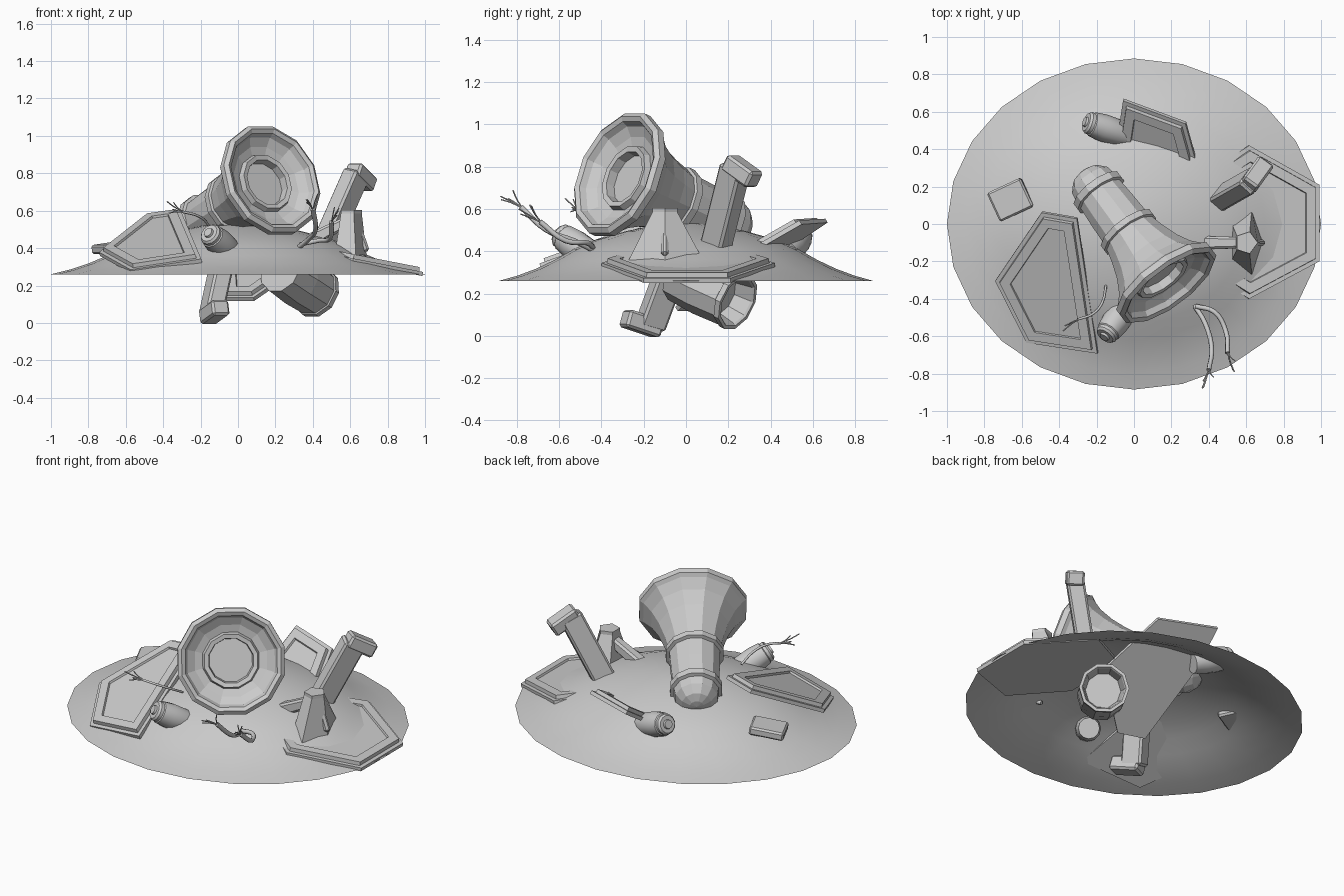
import bpy, bmesh, math, random
from mathutils import Vector, Matrix

if "Cube" in bpy.data.objects:
    bpy.data.objects.remove(bpy.data.objects["Cube"])

random.seed(4)


def finish(bm, name, smooth=None, bevel=0, recalc=True):
    if recalc:
        bmesh.ops.recalc_face_normals(bm, faces=bm.faces[:])
    me = bpy.data.meshes.new(name)
    bm.to_mesh(me)
    bm.free()
    ob = bpy.data.objects.new(name, me)
    bpy.context.collection.objects.link(ob)
    if bevel:
        m = ob.modifiers.new("Bevel", 'BEVEL')
        m.width, m.segments = bevel, 1
    if smooth:
        bpy.ops.object.select_all(action='DESELECT')
        ob.select_set(True)
        bpy.context.view_layer.objects.active = ob
        bpy.ops.object.shade_smooth_by_angle(angle=math.radians(smooth))
    return ob


def frame(origin, axis):
    q = Vector(axis).to_track_quat('Z', 'Y')
    return Matrix.Translation(origin) @ q.to_matrix().to_4x4()


def lathe(name, profile, origin, axis, sides=12, turn=0.0, smooth=None):
    """Revolve (radius, distance along axis) points; zero radius closes an end."""
    bm = bmesh.new()
    rings = []
    for r, s in profile:
        n = 1 if r == 0 else sides
        rings.append([bm.verts.new((r * math.cos(2 * math.pi * i / sides + turn),
                                    r * math.sin(2 * math.pi * i / sides + turn), s)) for i in range(n)])
    for a, b in zip(rings, rings[1:]):
        for i in range(sides):
            j = (i + 1) % sides
            f = [a[i % len(a)], a[j % len(a)], b[j % len(b)], b[i % len(b)]]
            bm.faces.new(list(dict.fromkeys(f)))
    bm.transform(frame(origin, axis))
    return finish(bm, name, smooth)


def plate(name, outline, t=0.022):
    """Flat stepped hull panel: outline, raised border, shallow recessed field."""
    pts = [Vector(p) for p in outline]
    c = sum(pts, Vector()) / len(pts)
    n = sum(((p - c).cross(q - c) for p, q in zip(pts, pts[1:] + pts[:1])), Vector()).normalized()
    if n.z < 0:
        n, pts = -n, pts[::-1]
    bm = bmesh.new()
    low = [bm.verts.new(p - n * ((p - c).dot(n) + 2 * t)) for p in pts]
    base = bm.faces.new(low)
    top = bmesh.ops.extrude_face_region(bm, geom=[base], use_keep_orig=True)['geom']
    face = next(g for g in top if isinstance(g, bmesh.types.BMFace))
    bmesh.ops.translate(bm, verts=face.verts, vec=n * t)
    for inset, rise in ((0.022, 0), (0.003, t), (0.05, 0), (0.003, -0.012)):
        bmesh.ops.inset_region(bm, faces=[face], thickness=inset, use_even_offset=True)
        if rise:
            bmesh.ops.translate(bm, verts=face.verts, vec=n * rise)
    return finish(bm, name)


def beam(name, a, b, w, d, up=(0, 0, 1), end=1.0):
    a, b = Vector(a), Vector(b)
    z = (b - a).normalized()
    x = Vector(up).cross(z).normalized()
    y = z.cross(x)
    bm = bmesh.new()
    bmesh.ops.create_cube(bm, size=1)
    for v in bm.verts:
        k = end if v.co.z > 0 else 1
        v.co = (a + b) / 2 + x * v.co.x * w * k + y * v.co.y * d * k + z * v.co.z * (b - a).length
    return finish(bm, name, bevel=0.012)


def wire(name, paths):
    """Paths are (radius, points) strands joined in one curve object."""
    cu = bpy.data.curves.new(name, 'CURVE')
    cu.dimensions = '3D'
    cu.bevel_depth, cu.bevel_resolution, cu.resolution_u = 0.013, 1, 4
    cu.use_fill_caps = True
    for rad, pts in paths:
        sp = cu.splines.new('BEZIER')
        sp.bezier_points.add(len(pts) - 1)
        for bp, p in zip(sp.bezier_points, pts):
            bp.co, bp.radius = p, rad
            bp.handle_left_type = bp.handle_right_type = 'AUTO'
    bpy.context.collection.objects.link(bpy.data.objects.new(name, cu))


# open-bottomed mound
mound = lathe("dirt_mound", [(1.0, .26), (.9, .285), (.8, .318), (.7, .36), (.6, .41), (.48, .455),
                             (.32, .495), (.16, .525), (0, .535)], (0, 0, 0), (0, 0, 1), 24, smooth=60)
mound.data.transform(Matrix.Diagonal((1, .885, 1, 1)))

# big exhaust bell with bands, domed tail and recessed mouth plate
lathe("exhaust_bell", [(0, -.095), (.125, -.095), (.13, -.05), (.155, -.045), (.165, -.075), (.21, -.06),
                       (.255, -.03), (.268, 0), (.29, .012), (.312, -.005), (.312, -.04), (.29, -.055),
                       (.245, -.11), (.205, -.19), (.175, -.28), (.155, -.36), (.168, -.365), (.168, -.40),
                       (.148, -.405), (.142, -.53), (.134, -.64), (.15, -.645), (.15, -.685), (.13, -.69),
                       (.122, -.74), (.085, -.785), (.04, -.805), (0, -.81)],
      (.185, -.33, .77), (.56, -.75, .345), 12, math.pi / 12)

# smaller hollow nozzle poking out underneath
lathe("lower_nozzle", [(0, -.1), (.1, -.1), (.118, -.01), (.125, 0), (.142, 0), (.142, -.03), (.135, -.035),
                       (.14, -.2), (.13, -.36), (0, -.36)],
      (.425, .245, .16), (.55, .75, -.35), 10)

# hull panels
plate("left_panel", [(-.5, .05, .60), (-.745, -.31, .39), (-.58, -.645, .31), (-.2, -.7, .36), (-.31, .02, .62)])
plate("right_panel", [(.62, .42, .365), (.995, .21, .295), (.995, -.20, .295), (.62, -.40, .365),
                      (.3, -.2, .43), (.3, .21, .43)])
plate("rear_panel", [(-.06, .655, .56), (.27, .52, .57), (.37, .16, .36), (.08, -.06, .15),
                     (-.08, -.01, .15), (-.10, .41, .43)])

# small half-buried slab
bm = bmesh.new()
bmesh.ops.create_cube(bm, size=1)
bm.transform(Matrix.Translation((-.66, .13, .405)) @ Matrix.Rotation(math.radians(25), 4, 'Z')
             @ Matrix.Rotation(math.radians(-8), 4, 'Y') @ Matrix.Diagonal((.2, .17, .05, 1)))
finish(bm, "small_slab", bevel=.01)

# canisters
can = [(0, .012), (.025, .012), (.028, 0), (.05, 0), (.06, -.012), (.06, -.03), (.066, -.035),
       (.074, -.1), (.072, -.18), (.06, -.25), (0, -.25)]
for name, p, ax in (("rear_canister", (-.255, .545, .48), (-.88, .3, .35)),
                    ("front_canister", (-.155, -.6, .48), (-.52, -.7, .48))):
    lathe(name, can, p, ax, 12, smooth=35)

# bent struts: shaft and toe
for name, a, b, c in (("upper_strut", (.45, .13, .38), (.635, .235, .80), (.70, .325, .735)),
                      ("lower_strut", (-.08, -.06, .34), (-.145, -.17, .045), (-.09, -.29, .085))):
    toe = Vector(c) - Vector(b)
    beam(name + "_shaft", a, b, .10, .13, up=toe)
    beam(name + "_toe", Vector(b) - toe * .35, c, .10, .085)

# ribbed tapered bracket
bm = bmesh.new()
top = [bm.verts.new((.60 + .062 * math.cos(a), -.1 + .062 * math.sin(a), .585))
       for a in (math.radians(-144 + 72 * i) for i in range(5))]
bot = [bm.verts.new(p) for p in ((.52, -.2, .38), (.63, -.27, .36), (.69, -.1, .34), (.63, .08, .36), (.52, .01, .38))]
for i in range(5):
    j = (i + 1) % 5
    bm.faces.new((top[i], top[j], bot[j], bot[i]))
cap = bm.faces.new(top)
bm.faces.new(bot[::-1])
ext = bmesh.ops.extrude_face_region(bm, geom=[cap])['geom']
bmesh.ops.translate(bm, verts=[g for g in ext if isinstance(g, bmesh.types.BMVert)], vec=(0, 0, .02))
finish(bm, "bracket")
beam("bracket_leg", (.58, -.1, .54), (.36, -.1, .43), .06, .06, end=1.2)
beam("bracket_rib", (.62, -.1, .57), (.685, -.1, .38), .035, .04, up=(1, 0, 0))

# frayed cables
for k, pts in enumerate((
        ((.32, -.43, .40), (.38, -.53, .45), (.415, -.66, .50), (.40, -.78, .61)),
        ((.33, -.44, .42), (.43, -.47, .44), (.49, -.57, .45), (.50, -.69, .54)),
        ((-.15, -.33, .49), (-.17, -.42, .54), (-.22, -.48, .575), (-.30, -.51, .595)))):
    rad = .55 if k == 2 else 1.0
    tip, back = Vector(pts[-1]), Vector(pts[-2])
    d = (tip - back).normalized()
    strands = [(rad, pts)]
    for i in range(5):
        off = Vector([random.uniform(-1, 1) for _ in range(3)]) * .04
        strands.append((.25, [tip - d * .01, tip + d * .04 + off * .4, tip + d * .085 + off]))
    wire("frayed_cable_%d" % (k + 1), strands)
